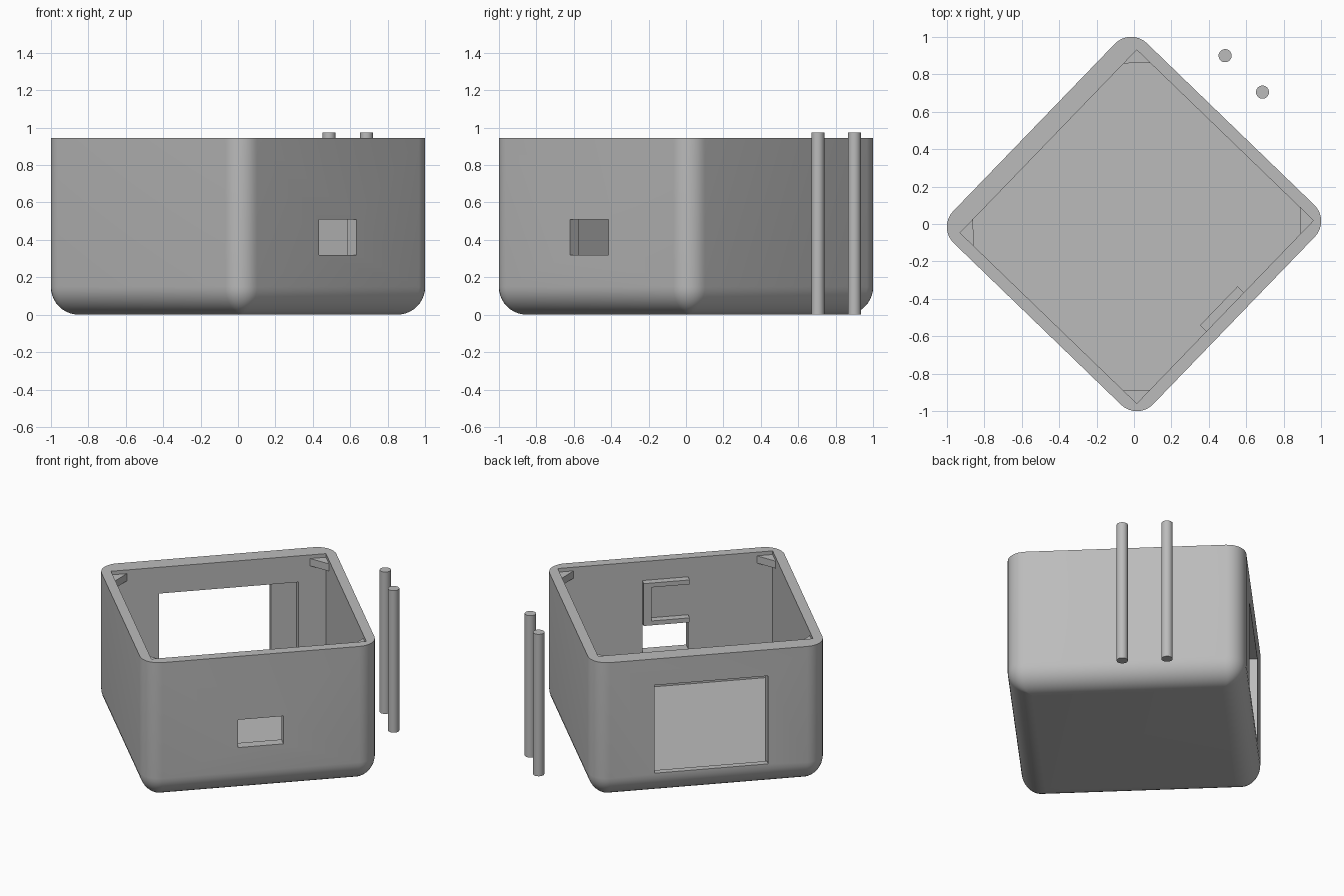
import bpy, bmesh, math

if "Cube" in bpy.data.objects:
    bpy.data.objects.remove(bpy.data.objects["Cube"])

TURN = math.radians(46)      # whole case is turned about z
HALF, R, RB, TOP = 0.743, 0.12, 0.15, 0.945
IU, IV0, IV1, FLOOR = 0.68, -0.677, 0.636, 0.08   # inner cavity

grey = bpy.data.materials.new("light grey")
grey.diffuse_color = (0.5, 0.5, 0.5, 1)
grey.use_nodes = True
grey.node_tree.nodes["Principled BSDF"].inputs["Base Color"].default_value = grey.diffuse_color


def make(name, bm, turn=TURN):
    bmesh.ops.recalc_face_normals(bm, faces=bm.faces)
    me = bpy.data.meshes.new(name)
    bm.to_mesh(me)
    bm.free()
    me.materials.append(grey)
    ob = bpy.data.objects.new(name, me)
    bpy.context.collection.objects.link(ob)
    ob.rotation_euler.z = turn
    return ob


def prism(name, pts, z0, z1):
    bm = bmesh.new()
    face = bm.faces.new([bm.verts.new((x, y, z0)) for x, y in pts])
    ext = bmesh.ops.extrude_face_region(bm, geom=[face])
    for v in ext["geom"]:
        if isinstance(v, bmesh.types.BMVert):
            v.co.z = z1
    return make(name, bm)


def box(name, u0, u1, v0, v1, z0, z1):
    return prism(name, [(u0, v0), (u1, v0), (u1, v1), (u0, v1)], z0, z1)


def smooth(ob):
    bpy.ops.object.select_all(action='DESELECT')
    ob.select_set(True)
    bpy.context.view_layer.objects.active = ob
    bpy.ops.object.shade_smooth_by_angle(angle=math.radians(30))


# Case: rounded square rings, tucked in along the bottom fillet
def ring(bm, inset, z, n=8):
    r = max(R - inset, 0.002)
    c = HALF - inset - r
    vs = []
    for k, (sx, sy) in enumerate([(1, 1), (-1, 1), (-1, -1), (1, -1)]):
        for i in range(n + 1):
            a = math.pi / 2 * (k + i / n)
            vs.append(bm.verts.new((sx * c + r * math.cos(a), sy * c + r * math.sin(a), z)))
    return vs


bm = bmesh.new()
rings = []
for i in range(11):
    a = math.pi / 2 * i / 10
    rings.append(ring(bm, RB * (1 - math.sin(a)), RB * (1 - math.cos(a))))
rings.append(ring(bm, 0, TOP))
for lo, hi in zip(rings, rings[1:]):
    for i in range(len(lo)):
        j = (i + 1) % len(lo)
        bm.faces.new((lo[i], lo[j], hi[j], hi[i]))
bm.faces.new(rings[0][::-1])
bm.faces.new(rings[-1])
case = make("case", bm)

# Cavity, screen recess and opening, small port
cutters = [
    box("cavity_cutter", -IU, IU, IV0, IV1, FLOOR, 1.2),
    box("recess_cutter", -0.375, 0.505, IV1 - 0.1, 0.70, FLOOR + 0.002, 0.765),
    box("screen_cutter", -0.375, 0.345, IV1 - 0.1, 0.9, 0.162, 0.765),
    box("port_cutter", -0.145, 0.143, -0.9, IV0 + 0.1, 0.32, 0.51),
]
for c in cutters:
    m = case.modifiers.new(c.name, 'BOOLEAN')
    m.operation, m.solver, m.object = 'DIFFERENCE', 'EXACT', c
bpy.context.view_layer.update()
dg = bpy.context.evaluated_depsgraph_get()
cut_mesh = bpy.data.meshes.new_from_object(case.evaluated_get(dg))
case.modifiers.clear()
case.data = cut_mesh
for c in cutters:
    bpy.data.objects.remove(c)
smooth(case)

# Triangular tabs in the four inner corners
for name, su, v, sv in [("back", 1, IV1, 1), ("left", -1, IV1, 1),
                        ("right", 1, IV0, -1), ("front", -1, IV0, -1)]:
    u, s = su * IU, 0.1
    e = 0.01   # sunk into the walls
    prism(name + "_corner_tab",
          [(u + su * e, v + sv * e), (u - su * s, v + sv * e), (u - su * s, v),
           (u, v - sv * s), (u + su * e, v - sv * s)], 0.87, 0.92)

# C-shaped bracket above the port
prism("port_bracket",
      [(0, 0), (1, 0), (1, 1), (0, 1)], 0, 1)
bpy.data.objects.remove(bpy.data.objects["port_bracket"])
box("bracket_top", -0.145, 0.145, IV0 - 0.01, -0.63, 0.785, 0.815)
box("bracket_bottom", -0.145, 0.145, IV0 - 0.01, -0.63, 0.525, 0.555)
box("bracket_side", 0.095, 0.145, IV0 - 0.01, -0.63, 0.555, 0.785)

# Two loose rods beside the case
for i, (x, y) in enumerate([(0.487, 0.9), (0.687, 0.705)]):
    bm = bmesh.new()
    bmesh.ops.create_cone(bm, cap_ends=True, segments=32, radius1=0.035, radius2=0.035, depth=0.973)
    rod = make("rod_%d" % (i + 1), bm, 0)
    rod.location = (x, y, 0.4865)
    smooth(rod)
